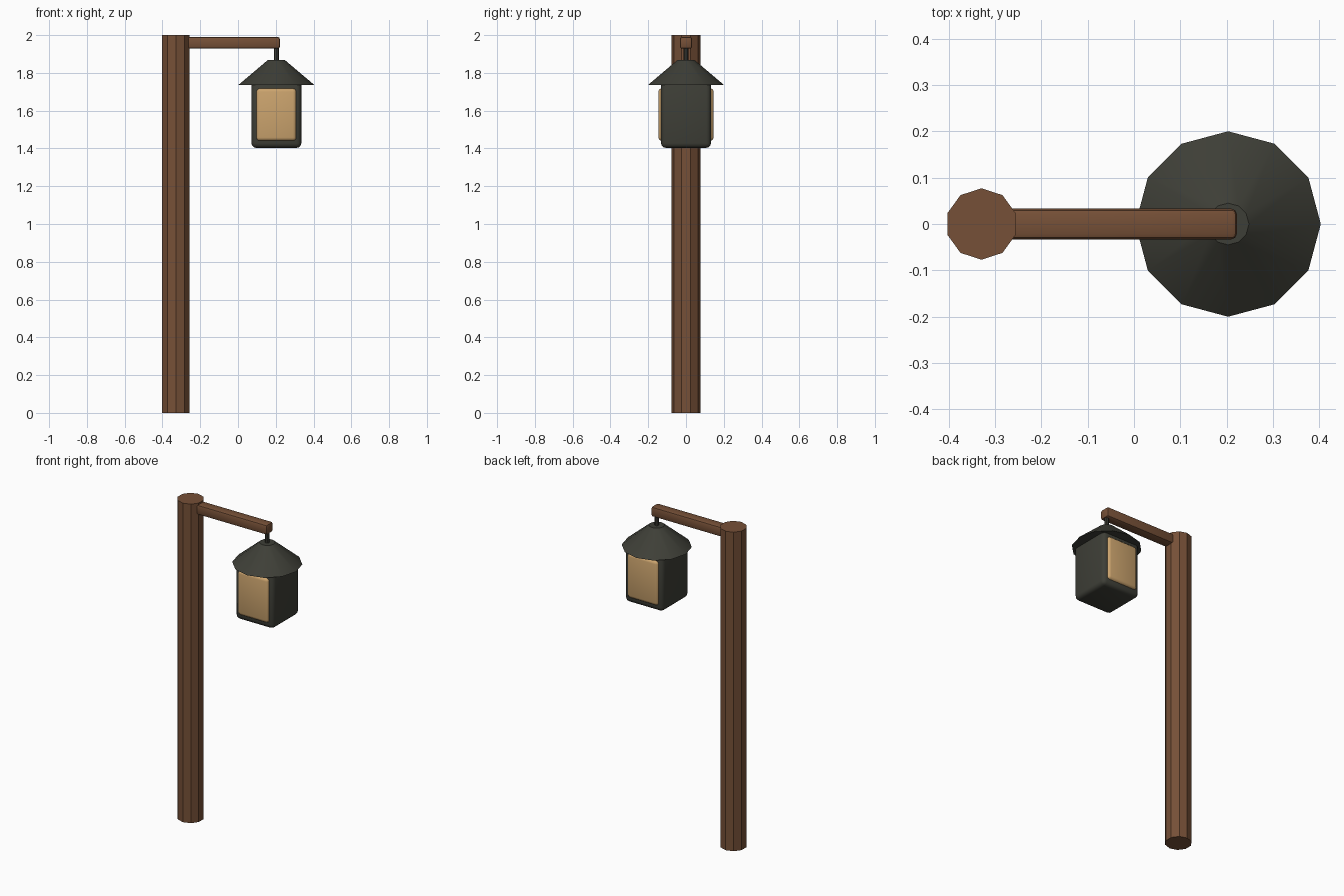
import bpy
import math

cube = bpy.data.objects.get("Cube")
if cube:
    bpy.data.objects.remove(cube, do_unlink=True)


def material(name, rgb):
    m = bpy.data.materials.new(name)
    m.use_nodes = True
    m.diffuse_color = (*rgb, 1)
    m.node_tree.nodes["Principled BSDF"].inputs["Base Color"].default_value = (*rgb, 1)
    return m


wood = material("brown wood", (0.18, 0.08, 0.038))
iron = material("dark iron", (0.048, 0.049, 0.038))
glass = material("amber glass", (0.60, 0.37, 0.155))


def finish(name, mat):
    obj = bpy.context.object
    obj.name = name
    obj.data.materials.append(mat)
    bpy.ops.object.shade_smooth_by_angle(angle=math.radians(32))
    return obj


def frustum(name, mat, sides, r1, r2, x, z0, z1):
    bpy.ops.mesh.primitive_cone_add(vertices=sides, radius1=r1, radius2=r2,
                                    depth=z1 - z0, location=(x, 0, (z0 + z1) / 2))
    return finish(name, mat)


def rounded_box(name, mat, lo, hi, bevel, segments=3):
    bpy.ops.mesh.primitive_cube_add(size=1, location=[(a + b) / 2 for a, b in zip(lo, hi)])
    bpy.context.object.scale = [b - a for a, b in zip(lo, hi)]
    bpy.ops.object.transform_apply(location=False, rotation=False, scale=True)
    mod = bpy.context.object.modifiers.new("rounded edges", 'BEVEL')
    mod.width = bevel
    mod.segments = segments
    bpy.ops.object.modifier_apply(modifier=mod.name)
    return finish(name, mat)


POST_X, LAMP_X = -0.329, 0.203

# Wooden post and arm
frustum("post", wood, 10, 0.077, 0.077, POST_X, 0, 2)
rounded_box("arm", wood, (POST_X, -0.033, 1.928), (0.222, 0.033, 1.99), 0.012, 2)

# Hanging rod and lantern roof
frustum("hanging_rod", iron, 8, 0.013, 0.013, LAMP_X, 1.85, 1.94)
frustum("lantern_roof", iron, 12, 0.2, 0.045, LAMP_X, 1.737, 1.868)

# Lantern body
rounded_box("lantern_body", iron, (LAMP_X - 0.132, -0.132, 1.403),
            (LAMP_X + 0.132, 0.132, 1.76), 0.025)

# Front and back glass panels
for name, side in (("front_glass", -1), ("back_glass", 1)):
    y0, y1 = sorted((side * 0.1, side * 0.146))
    rounded_box(name, glass, (LAMP_X - 0.106, y0, 1.44),
                (LAMP_X + 0.106, y1, 1.718), 0.018)
